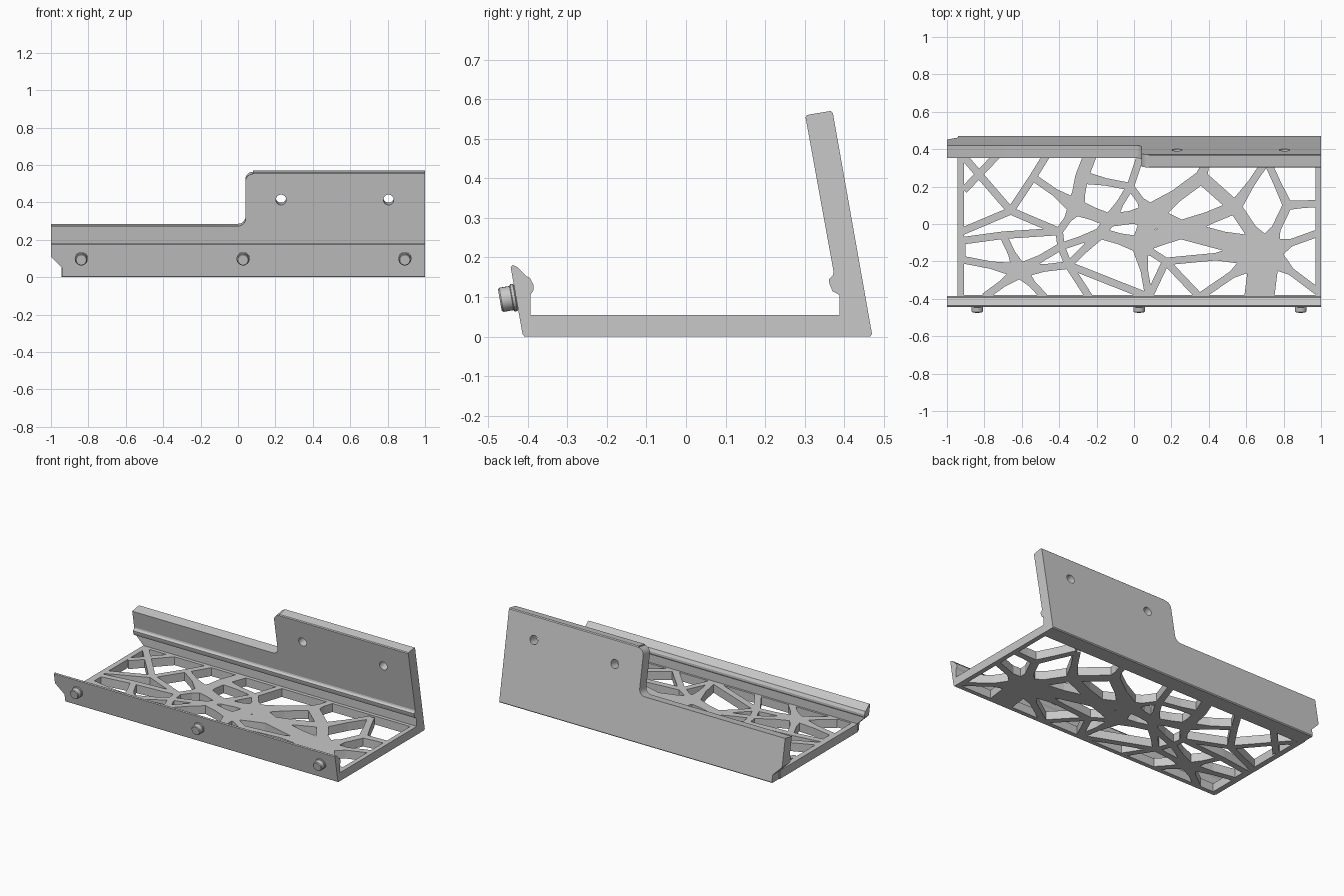
import bpy, bmesh, math
from mathutils import Vector, Matrix
from mathutils.geometry import delaunay_2d_cdt

cube = bpy.data.objects.get("Cube")
if cube:
    bpy.data.objects.remove(cube, do_unlink=True)

grey = bpy.data.materials.new("plain grey")
grey.use_nodes = True
grey.diffuse_color = (0.58, 0.58, 0.58, 1)
grey.node_tree.nodes["Principled BSDF"].inputs["Base Color"].default_value = (0.58, 0.58, 0.58, 1)

LEAN = math.radians(10)


def finish(name, bm):
    """Turn a bmesh into a named grey object."""
    bmesh.ops.recalc_face_normals(bm, faces=bm.faces)
    mesh = bpy.data.meshes.new(name)
    bm.to_mesh(mesh)
    bm.free()
    mesh.materials.append(grey)
    obj = bpy.data.objects.new(name, mesh)
    bpy.context.collection.objects.link(obj)
    return obj


def thicken(name, points, faces, offset):
    """Closed solid made by sweeping flat faces along an offset."""
    bm = bmesh.new()
    low = [bm.verts.new(p) for p in points]
    high = [bm.verts.new(Vector(p) + Vector(offset)) for p in points]
    directed = {(f[i - 1], f[i]) for f in faces for i in range(len(f))}
    for f in faces:
        bm.faces.new([low[i] for i in reversed(f)])
        bm.faces.new([high[i] for i in f])
    for a, b in directed:
        if (b, a) not in directed:
            bm.faces.new((low[a], low[b], high[b], high[a]))
    return finish(name, bm)


def prism(name, points, offset):
    return thicken(name, points, [list(range(len(points)))], offset)


def rail(name, profile):
    """Side profile (y, z) swept over the full length."""
    return prism(name, [(-1, y, z) for y, z in profile], (2, 0, 0))


def lathe_pin(name, sections, matrix, sides=24):
    """Round solid along local z from (radius, height) sections."""
    bm = bmesh.new()
    rings = [[bm.verts.new(matrix @ Vector((r * math.cos(k * math.tau / sides),
                                            r * math.sin(k * math.tau / sides), h)))
              for k in range(sides)] for r, h in sections]
    for lower, upper in zip(rings, rings[1:]):
        for k in range(sides):
            bm.faces.new((lower[k - 1], lower[k], upper[k], upper[k - 1]))
    bm.faces.new(rings[0])
    bm.faces.new(rings[-1])
    return finish(name, bm)


def activate(obj):
    bpy.ops.object.select_all(action='DESELECT')
    obj.select_set(True)
    bpy.context.view_layer.objects.active = obj


def cut(obj, cutter):
    activate(obj)
    mod = obj.modifiers.new("cut", 'BOOLEAN')
    mod.operation = 'DIFFERENCE'
    mod.solver = 'EXACT'
    mod.object = cutter
    bpy.ops.object.modifier_apply(modifier=mod.name)
    bpy.data.objects.remove(cutter, do_unlink=True)


def smooth(obj):
    activate(obj)
    bpy.ops.object.shade_smooth_by_angle(angle=math.radians(17))


def corner(x, z, r, start, end, steps=6):
    """Arc points in the front plane, angles in degrees."""
    angles = [math.radians(start + (end - start) * i / steps) for i in range(steps + 1)]
    return [(x + r * math.cos(a), z + r * math.sin(a)) for a in angles]


def corner_notch():
    shape = [(-1.1, -0.1), (-0.94, -0.1), (-0.94, 0.05), (-1, 0.11), (-1.1, 0.21)]
    return prism("notch_cutter", [(x, -0.6, z) for x, z in shape], (0, 1.2, 0))


# Leaning back wall with a small inner bead
back_wall = rail("back_wall", [
    (0.388, 0), (0.465, 0), (0.47, 0.006), (0.371, 0.565), (0.365, 0.57),
    (0.306, 0.56), (0.302, 0.554), (0.373, 0.163), (0.371, 0.155),
    (0.361, 0.145), (0.362, 0.135), (0.37, 0.115), (0.388, 0.105)])

# Rounded step that lowers one half of the back wall
step = [(-1.1, 0.273)] + corner(0, 0.313, 0.04, -90, 0)
step += corner(0.08, 0.52, 0.04, 180, 90) + [(0.08, 0.8), (-1.1, 0.8)]
slope = math.tan(LEAN)
cut(back_wall, prism("step_cutter", [(x, 0.1, z - 0.25 * slope) for x, z in step],
                     (0, 0.5, 0.5 * slope)))
cut(back_wall, corner_notch())

# Screw holes square to the leaning wall
for x in (0.23, 0.805):
    place = Matrix.Translation((x, 0.362, 0.42)) @ Matrix.Rotation(LEAN - math.pi / 2, 4, 'X')
    cut(back_wall, lathe_pin("hole_cutter", [(0.028, -0.2), (0.028, 0.2)], place))
smooth(back_wall)

# Front lip with a snap bead
front_lip = rail("front_lip", [
    (-0.39, 0), (-0.408, 0), (-0.413, 0.006), (-0.443, 0.176), (-0.437, 0.181),
    (-0.427, 0.176), (-0.402, 0.152), (-0.394, 0.148),
    (-0.385, 0.13), (-0.385, 0.118), (-0.393, 0.105), (-0.393, 0.05), (-0.39, 0.05)])
cut(front_lip, corner_notch())
smooth(front_lip)

# Buttons on the lip, square to its face
for label, x in (("right", -0.838), ("middle", 0.027), ("left", 0.892)):
    place = Matrix.Translation((x, -0.426, 0.1)) @ Matrix.Rotation(math.pi / 2 + LEAN, 4, 'X')
    smooth(lathe_pin(label + "_button", [
        (0.03, -0.01), (0.03, 0.003), (0.035, 0.006),
        (0.035, 0.013), (0.031, 0.015), (0.031, 0.041), (0.027, 0.045)], place))

# Floor lattice: joints in hundredths, and the pairs of joints that struts link
joints = {
    "a": (-91, 18), "b": (-72, 38), "c": (-91, 36), "d": (-66, 7), "e": (-46, 38),
    "f": (-54, 25), "g": (-31, 9), "h": (-23, 38), "j": (-28, 25), "k": (-2, 20),
    "l": (4, 38), "m": (-13, 2), "n": (9, 5), "o": (-92, -9), "p": (-40, -4),
    "q": (-61, -25), "r": (-70, -6), "s": (-92, -19), "t": (-80, -39),
    "u": (-48, -39), "v": (-39, -12), "w": (-18, -5), "x": (-35, -22),
    "y": (-24, -39), "z": (8, -39), "A": (3, -11), "B": (36, 25), "C": (54, 9),
    "D": (71, 34), "E": (98, 11), "F": (70, -15), "G": (98, -5), "H": (98, -36),
    "I": (67, -39), "J": (25, -3), "K": (35, -39), "L": (17, -20), "M": (82, 10),
    "N": (40, 38), "P": (-92, -4)}
links = ("ab cd Pd df fe fg gj jh jk gm mk kl kn mn or rp rq dp pg qs qt qu qv "
         "vp vw wm wA An qx xv xw xz os Az AJ nJ nB BC JC CD CF FM MD ME FG FH "
         "FI FJ FL LA LK FK BN xy Lz")
half = dict.fromkeys(joints, 0.02)
half.update(F=0.08, I=0.08, n=0.06, A=0.045, J=0.05, g=0.045, j=0.035, h=0.035,
            q=0.04, C=0.035, B=0.035, m=0.035, w=0.03, M=0.025)

flat, shapes = [], []


def add_shape(points):
    shapes.append(list(range(len(flat), len(flat) + len(points))))
    flat.extend(Vector(p) for p in points)


def add_box(x0, x1, y0, y1):
    add_shape([(x0, y0), (x1, y0), (x1, y1), (x0, y1)])


# Border strips
add_box(-0.945, -0.91, -0.395, 0.395)
add_box(0.97, 1, -0.395, 0.395)
add_box(-0.945, 1, -0.395, -0.38)
add_box(-0.945, 1, 0.365, 0.395)

# Tapered struts and round joints
for first, second in links.split():
    a, b = (Vector(joints[k]) / 100 for k in (first, second))
    side = (b - a).normalized().orthogonal()
    wa, wb = side * half[first], side * half[second]
    mid, wm = (a + b) / 2, side * min(half[first], half[second])
    add_shape([a - wa, mid - wm, b - wb, b + wb, mid + wm, a + wa])
for key, (x, y) in joints.items():
    if abs(y) < 34 and abs(x) < 90:
        add_shape([(x / 100 + half[key] * math.cos(i * math.tau / 10),
                    y / 100 + half[key] * math.sin(i * math.tau / 10)) for i in range(10)])

# Merge the overlapping shapes into one sheet, then give it thickness
verts, _, tris, _, _, source = delaunay_2d_cdt(flat, [], shapes, 0, 0.0001)
kept = [list(t) for t, origin in zip(tris, source) if origin]
used = sorted({i for t in kept for i in t})
remap = {old: new for new, old in enumerate(used)}
thicken("lattice_floor", [(verts[i].x, verts[i].y, 0) for i in used],
        [[remap[i] for i in t] for t in kept], (0, 0, 0.054))
